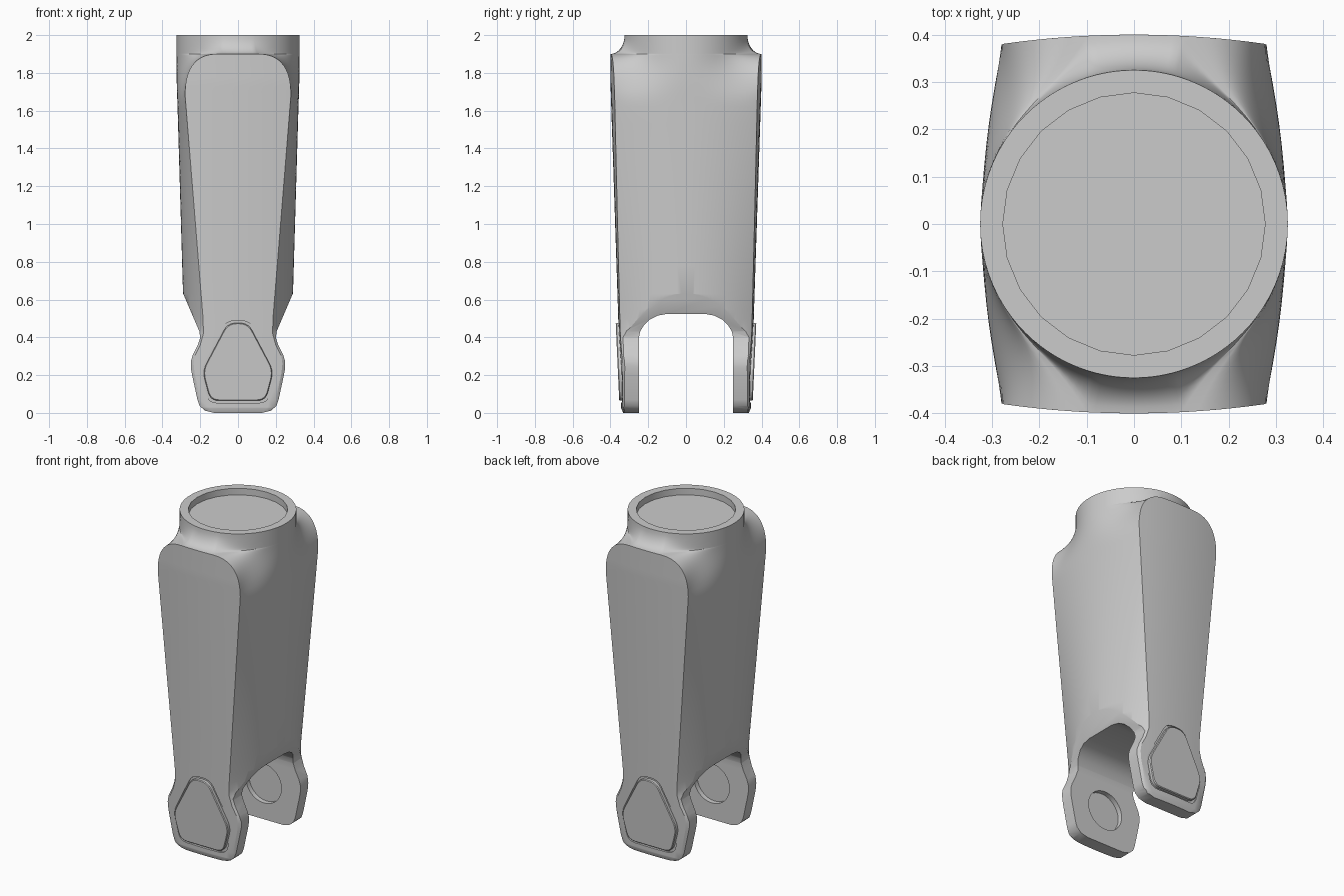
import bpy, bmesh, math
from mathutils import Vector

old = bpy.data.objects.get("Cube")
if old:
    bpy.data.objects.remove(old, do_unlink=True)

grey = bpy.data.materials.new("plain grey")
grey.use_nodes = True
GREY = (0.6, 0.6, 0.6, 1)
grey.diffuse_color = GREY
grey.node_tree.nodes["Principled BSDF"].inputs["Base Color"].default_value = GREY


def finish(bm, name):
    bmesh.ops.recalc_face_normals(bm, faces=bm.faces)
    mesh = bpy.data.meshes.new(name)
    bm.to_mesh(mesh)
    bm.free()
    mesh.materials.append(grey)
    ob = bpy.data.objects.new(name, mesh)
    bpy.context.collection.objects.link(ob)
    return ob


def loft(rings, name):
    """Closed solid through rings that share a point count."""
    bm = bmesh.new()
    rows = [[bm.verts.new(p) for p in r] for r in rings]
    n = len(rows[0])
    for a, b in zip(rows, rows[1:]):
        for i in range(n):
            bm.faces.new((a[i], a[(i + 1) % n], b[(i + 1) % n], b[i]))
    bm.faces.new(rows[0])
    bm.faces.new(rows[-1])
    return finish(bm, name)


def circle(r, n):
    return [(r * math.cos(math.tau * i / n), r * math.sin(math.tau * i / n)) for i in range(n)]


def mirrored(half):
    return half + [(-x, z) for x, z in reversed(half)]


def rounded(points, r, steps=5):
    """Round every corner of a polygon with a small quadratic bend."""
    out = []
    for i, p in enumerate(points):
        p = Vector(p)
        a = p + (Vector(points[i - 1]) - p).normalized() * r
        b = p + (Vector(points[(i + 1) % len(points)]) - p).normalized() * r
        for k in range(steps + 1):
            t = k / steps
            out.append(tuple(a * (1 - t) ** 2 + p * 2 * t * (1 - t) + b * t * t))
    return out


def boolean(target, cutter, operation="DIFFERENCE"):
    mod = target.modifiers.new("cut", "BOOLEAN")
    mod.operation, mod.object, mod.solver = operation, cutter, "EXACT"
    bpy.context.view_layer.objects.active = target
    bpy.ops.object.modifier_apply(modifier=mod.name)
    bpy.data.objects.remove(cutter, do_unlink=True)


def lerp_table(table, z):
    for (z0, a), (z1, b) in zip(table, table[1:]):
        if z <= z1:
            return a + (b - a) * max(0, z - z0) / (z1 - z0)
    return table[-1][1]


# Half sizes of the limb against height
PANEL = [(0, .15), (.03, .187), (.07, .2), (.21, .23), (.26, .235), (.3, .23),
         (.36, .2), (.42, .183), (.5, .185), (1.68, .28)]
SIDE = [(0, .45), (.3, .45), (.45, .287), (.63, .291), (1.75, .324), (2, .325)]
DEPTH = [(0, .332), (.025, .344), (.6, .362), (1.75, .4), (2, .4)]
EDGE, TOP, NECK = 1.68, 1.9, .325
P, S = 6, 20


def section(z, neck=0):
    """Bowed front and back panels, bulging sides, blending into the round neck."""
    w, s, d = (lerp_table(t, z) for t in (PANEL, SIDE, DEPTH))
    if z > EDGE:
        u = min(1, (z - EDGE) / (TOP - EDGE))
        w = .1 + .18 * (1 - u ** 2.5) ** .4
    k = min(1, max(0, (z - 1.62) / .28))
    k = k * k * (3 - 2 * k)
    yc = d - .02 * (w / .28) ** 2
    a0 = math.atan2(yc, w)
    q = []
    for i in range(P + 1):
        x = w * i / P
        a = math.pi / 2 - (math.pi / 2 - a0) * i / P
        q.append((x, d - .02 * (x / .28) ** 2, a, neck))
    for j in range(1, S + 1):
        t = (j / S) ** 1.3
        y = yc * (1 - t)
        blend = k * (1 - (1 - t) ** 3)
        q.append((s - (s - w) * (1 - t) ** 2, y, a0 * (1 - t), blend + (1 - blend) * neck))
    q = [(x + (NECK * math.cos(a) - x) * f, y + (NECK * math.sin(a) - y) * f)
         for x, y, a, f in q]
    ring = q + [(x, -y) for x, y in q[-2::-1]]
    ring += [(-x, -y) for x, y in q[1:]] + [(-x, y) for x, y in q[-2:0:-1]]
    return [(x, y, z) for x, y in ring]


levels = sorted({z for z, _ in PANEL} | {.025, .33, .45, .55, .63})
levels[-1:] = [.63 + .15 * i for i in range(1, 7)] + [1.62, 1.65]
levels += [EDGE + (TOP - EDGE) * math.sin(math.pi / 2 * i / 14) for i in range(15)]
rings = [section(z) for z in levels]
# Concave fillet from the shoulder up to the neck
for i in range(1, 9):
    a = math.pi / 2 * i / 8
    rings.append(section(TOP + .1 * (1 - math.cos(a)), math.sin(a)))
limb = loft(rings, "limb_body")

# Fork outline seen from the front
fork = [(.56, 2.1), (.56, 1.26), (.205, .432), (.2, .4), (.213, .36), (.24, .305), (.25, .27),
        (.25, .24), (.243, .2), (.215, .07), (.203, .037), (.175, .012), (.12, -.002)]
fork = mirrored(fork)
boolean(limb, loft([[(x, y, z) for x, z in fork] for y in (-.6, .6)], "fork_cutter"), "INTERSECT")

# Arched slot between the two prongs
arch = mirrored([(.25, -.1), (.25, .395), (.243, .43), (.222, .465), (.19, .495), (.15, .515), (.1, .524)])
boolean(limb, loft([[(x, y, z) for y, z in arch] for x in (-.7, .7)], "arch_cutter"))

# Round bearing recess inside the prongs and the socket in the neck
boolean(limb, loft([[(x, y, z + .22) for x, z in circle(.12, 32)] for y in (-.28, .28)], "bearing_cutter"))
boolean(limb, loft([[(x, y, z) for x, y in circle(.277, 24)] for z in (1.96, 2.1)], "socket_cutter"))


# Cover pads sitting in shallow pockets on the prongs
def pad_shape(grow):
    half = [(.055 + grow * .6, .478 + grow), (.19 + grow, .222), (.148 + grow * .8, .063 - grow)]
    return rounded(mirrored(half), .045)


def pad_ring(sign, grow, lift):
    return [(x, sign * (.35 + (z - .05) * .045 + lift), z) for x, z in pad_shape(grow)]


pads = []
for sign, name in ((-1, "front"), (1, "back")):
    boolean(limb, loft([pad_ring(sign, .01, h) for h in (-.02, .08)], "pocket_cutter"))
    pads.append(loft([pad_ring(sign, -.002, -.022), pad_ring(sign, -.002, -.002),
                      pad_ring(sign, -.006, .003)], name + "_cover_pad"))

bpy.ops.object.select_all(action="DESELECT")
for ob in [limb] + pads:
    ob.select_set(True)
bpy.context.view_layer.objects.active = limb
bpy.ops.object.shade_smooth_by_angle(angle=math.radians(30))
